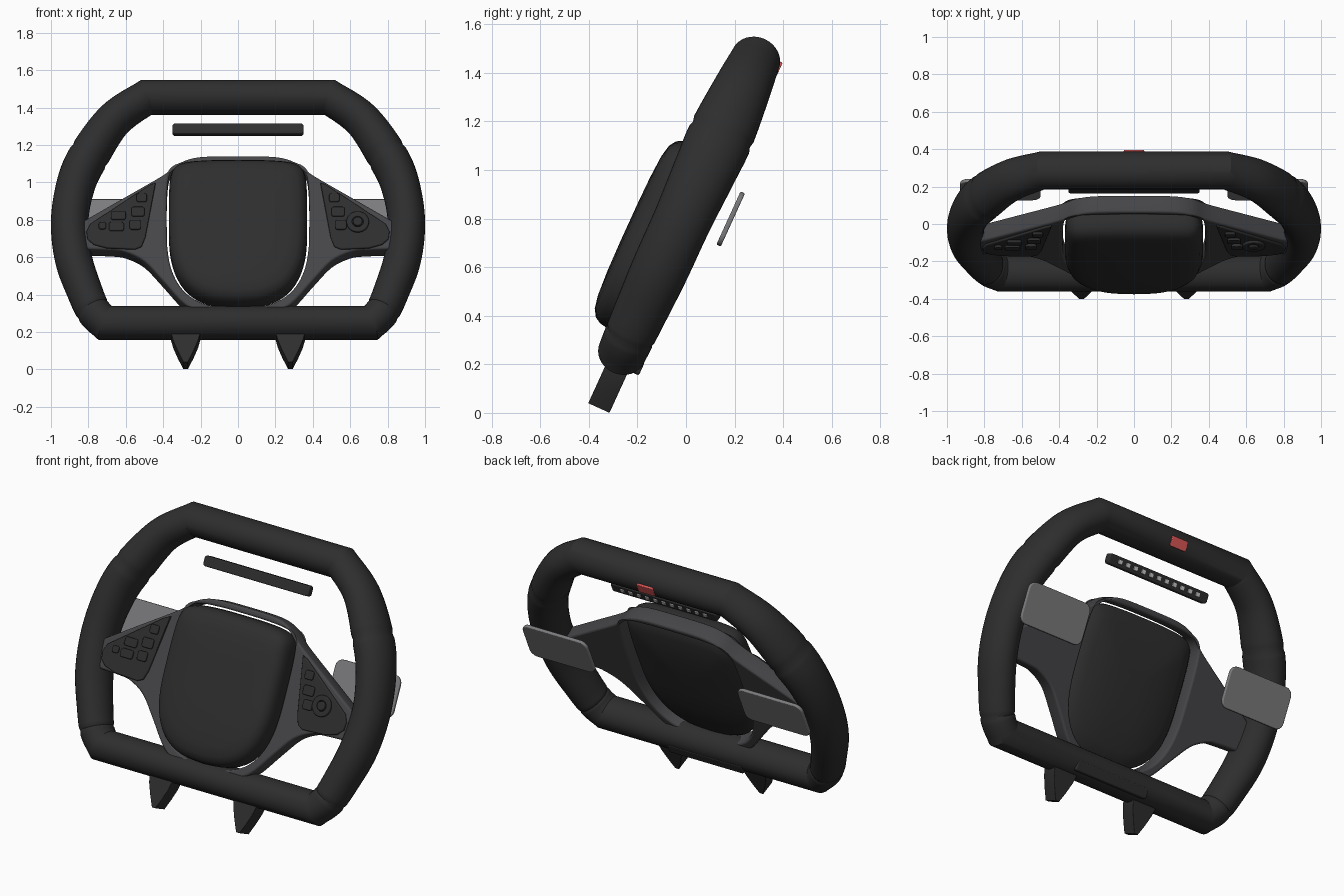
import bpy, bmesh, math
from mathutils import Vector, Matrix

if "Cube" in bpy.data.objects:
    bpy.data.objects.remove(bpy.data.objects["Cube"])

# Local wheel frame: x right, y up along the wheel plane, z toward the driver
TILT = math.radians(65.5)
FRAME = Matrix.Translation((0, 0, 0.86)) @ Matrix.Rotation(TILT, 4, 'X')


def mat(name, c):
    m = bpy.data.materials.new(name)
    m.diffuse_color = (*c, 1)
    m.use_nodes = True
    m.node_tree.nodes["Principled BSDF"].inputs["Base Color"].default_value = m.diffuse_color
    return m


DARK = mat("dark_leather", (0.027, 0.027, 0.027))
MID = mat("mid_grey", (0.06, 0.06, 0.065))
LIGHT = mat("paddle_grey", (0.2, 0.2, 0.21))
RED = mat("red", (0.75, 0.1, 0.1))
WHITE = mat("white", (1, 1, 1))


def fv(z, w):
    """Front-view height to height in the wheel plane."""
    return (z - 0.86 - math.cos(TILT) * w) / math.sin(TILT)


def finish(ob, m, angle=30):
    ob.data.materials.clear()
    ob.data.materials.append(m)
    ob.matrix_world = FRAME
    bpy.ops.object.select_all(action='DESELECT')
    ob.select_set(True)
    bpy.context.view_layer.objects.active = ob
    bpy.ops.object.shade_smooth_by_angle(angle=math.radians(angle))
    return ob


def from_bmesh(name, bm, m, angle=30):
    bmesh.ops.recalc_face_normals(bm, faces=bm.faces)
    me = bpy.data.meshes.new(name)
    bm.to_mesh(me)
    bm.free()
    ob = bpy.data.objects.new(name, me)
    bpy.context.collection.objects.link(ob)
    return finish(ob, m, angle)


def smooth(pts, n):
    """Catmull-Rom through an open list of points of any dimension."""
    p = [pts[0]] + list(pts) + [pts[-1]]
    out = []
    for i in range(1, len(p) - 2):
        for k in range(n):
            t = k / n
            out.append(tuple(0.5 * (2 * b + (c - a) * t + (2 * a - 5 * b + 4 * c - d) * t * t
                                    + (3 * b - a - 3 * c + d) * t ** 3)
                             for a, b, c, d in zip(*p[i - 1:i + 3])))
    return out + [tuple(pts[-1])]


def mirror(half):
    """Close a right-hand half outline that starts and ends on x = 0."""
    return list(half) + [(-p[0], *p[1:]) for p in half[-2:0:-1]]


def plate(name, outlines, w0, w1, m, bevel=0.01):
    """Flat outline(s), later ones being holes, extruded with rounded edges."""
    cu = bpy.data.curves.new(name, 'CURVE')
    cu.dimensions, cu.fill_mode = '2D', 'BOTH'
    cu.extrude = (w1 - w0) / 2 - bevel
    cu.bevel_depth, cu.bevel_resolution, cu.offset = bevel, 2, -bevel
    for o in outlines:
        s = cu.splines.new('POLY')
        s.points.add(len(o) - 1)
        for q, p in zip(s.points, o):
            q.co = (p[0], p[1], 0, 1)
        s.use_cyclic_u = True
    ob = bpy.data.objects.new(name, cu)
    bpy.context.collection.objects.link(ob)
    bpy.ops.object.select_all(action='DESELECT')
    ob.select_set(True)
    bpy.context.view_layer.objects.active = ob
    bpy.ops.object.convert(target='MESH')
    ob = bpy.context.view_layer.objects.active
    ob.data.transform(Matrix.Translation((0, 0, (w0 + w1) / 2)))
    return finish(ob, m, 40)


def rounded(cx, cy, w, h, r, n=5):
    out = []
    for i, (sx, sy) in enumerate([(1, 1), (-1, 1), (-1, -1), (1, -1)]):
        for k in range(n + 1):
            a = math.pi / 2 * (i + k / n)
            out.append((cx + sx * (w / 2 - r) + r * math.cos(a), cy + sy * (h / 2 - r) + r * math.sin(a)))
    return out


def loft(name, rings, m, closed, cap=False):
    bm = bmesh.new()
    vs = [[bm.verts.new(p) for p in r] for r in rings]
    n = len(vs[0])
    for i in range(len(vs) if closed else len(vs) - 1):
        a, b = vs[i], vs[(i + 1) % len(vs)]
        for j in range(n):
            bm.faces.new((a[j], a[(j + 1) % n], b[(j + 1) % n], b[j]))
    if cap:
        bm.faces.new(vs[0])
        bm.faces.new(vs[-1])
    return from_bmesh(name, bm, m)


# Rim: elliptical section (x, y, in-plane radius, depth radius) swept round the loop
N = 8
side = smooth([(0.49, 0.66, .092, .103), (0.66, 0.53, .097, .118), (0.795, 0.32, .107, .135),
               (0.865, 0.154, .104, .13), (0.9, -0.066, .1, .12), (0.88, -0.286, .1, .118),
               (0.82, -0.48, .095, .11), (0.77, -0.6, .092, .104), (0.71, -0.666, .09, .1)], N)
for i in (2 * N, 7 * N - 1):  # stitched seam grooves
    x, y, a, b = side[i]
    side[i] = (x, y, a * 0.95, b * 0.95)
path = mirror([(0, 0.66, .092, .103)] + side + [(0, -0.666, .09, .1)])
rings = []
for i, (x, y, a, b) in enumerate(path):
    p = Vector((x, y))
    d0 = (p - Vector(path[i - 1][:2])).normalized()
    d1 = (Vector(path[(i + 1) % len(path)][:2]) - p).normalized()
    t = (d0 + d1).normalized()
    s = a / max(0.5, t.dot(d1))
    rings.append([(x - t.y * s * math.cos(u), y + t.x * s * math.cos(u), b * math.sin(u) - .014)
                  for u in (2 * math.pi * k / 32 for k in range(32))])
loft("rim", rings, DARK, True)

# Centre pad: domed front and gently domed back built from scaled outlines
pad_half = smooth([(0, .238), (.15, .236), (.28, .224), (.345, .188), (.366, .1), (.37, -.1), (.363, -.29),
                   (.325, -.43), (.25, -.53), (.14, -.585), (0, -.6)], 4)
pad = mirror(pad_half)
MIDY = -0.17
loft("centre_pad", [[(x * s, MIDY + (y - MIDY) * s, w) for x, y in pad]
                    for s, w in [(.2, -.045), (.5, -.04), (.8, -.022), (.95, -.002), (.99, .015), (1, .035),
                                 (1, .085), (.985, .118), (.95, .144), (.88, .163), (.75, .174), (.5, .18),
                                 (.2, .182)]], DARK, False, True)

# Hub surround with spokes
spoke = mirror(smooth([(0, .284), (.2, .279), (.31, .245), (.4, .172), (.6, .045), (.83, -.1)], 4)
               + smooth([(.83, -.262), (.68, -.268), (.6, -.28), (.5, -.335), (.4, -.45), (.28, -.59),
                         (.15, -.65), (0, -.66)], 4))
hole = [(x * 1.03, MIDY + (y - MIDY) * 1.025) for x, y in pad]
plate("hub_surround", [spoke, hole], -0.04, 0.06, MID, 0.012)

# Button panels and buttons
panel = [(.44, 1.0), (.47, .99), (.79, .78), (.81, .74), (.805, .7), (.77, .67), (.7, .652),
         (.55, .645), (.515, .66), (.495, .71)]
for s, tag in ((-1, "left"), (1, "right")):
    plate(tag + "_button_panel", [[(s * x, fv(z, .072)) for x, z in panel]], 0.04, 0.072, DARK, 0.006)
    keys = [(.515, .92, .055, .05), (.535, .845, .07, .055), (.55, .775, .06, .055)]
    if s < 0:
        keys += [(.64, .825, .08, .05), (.65, .765, .08, .05), (.725, .77, .04, .04)]
    for i, (x, z, w, h) in enumerate(keys):
        plate(f"{tag}_button_{i}", [rounded(s * x, fv(z, .08), w, h, .012, 3)], 0.06, 0.084, DARK, 0.005)
dial_y = fv(.79, .08)
plate("dial", [rounded(.64, dial_y, .12, .12, .06, 8), rounded(.64, dial_y, .06, .06, .03, 8)],
      0.06, 0.086, DARK, 0.005)
plate("dial_knob", [rounded(.64, dial_y, .05, .05, .025, 8)], 0.06, 0.092, DARK, 0.005)

# Shift paddles behind the spokes
for s, tag in ((-1, "left"), (1, "right")):
    plate(tag + "_paddle", [rounded(s * .715, .02, .43, .24, .045)], -.203, -.183, LIGHT, 0.005)

# Light strip with a row of lamps on its back
plate("light_strip", [rounded(0, .463, .70, .06, .015)], -.02, .02, DARK, 0.006)
for i in range(11):
    plate(f"lamp_{i}", [rounded((i - 5) * .055, .463, .026, .024, .004, 2)], -.026, -.01, WHITE, 0.002)

# Red marker on the back of the top bar
plate("red_marker", [rounded(0, .664, .11, .06, .008, 2)], -.121, -.07, RED, 0.004)

# Pointed prongs and ledge under the bottom bar
for s, tag in ((-1, "left"), (1, "right")):
    half = [(.084, -.66), (.082, -.73), (.066, -.79), (.042, -.85), (.012, -.913)]
    plate(tag + "_prong", [[(s * .28 + x, y) for x, y in half] + [(s * .28 - x, y) for x, y in half[::-1]]],
          -.07, .026, DARK, 0.003)
plate("bottom_ledge", [rounded(0, -.693, .5, .06, .015)], -.116, -.03, DARK, 0.008)
